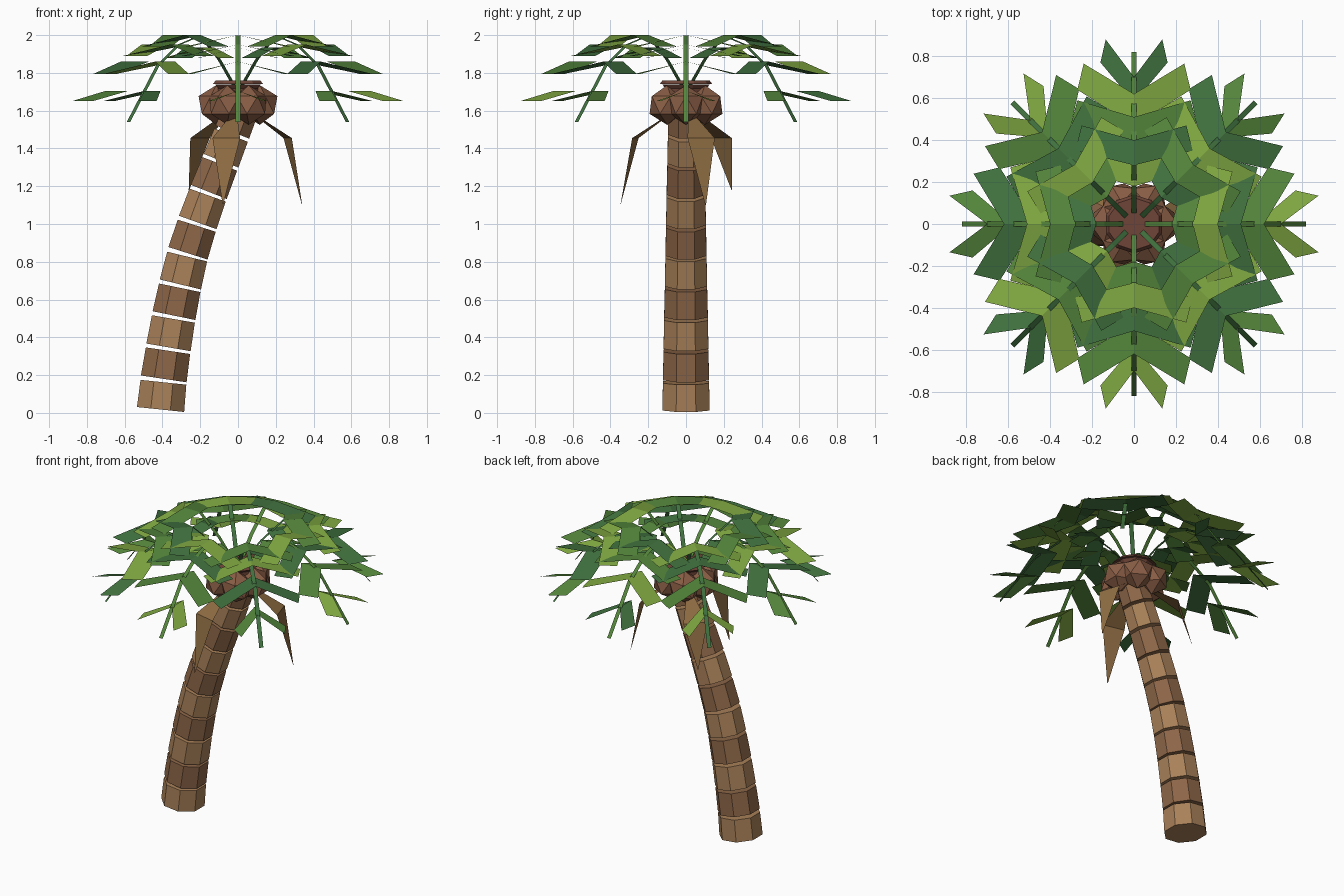
import bpy, bmesh, math
from mathutils import Matrix, Vector

if "Cube" in bpy.data.objects:
    bpy.data.objects.remove(bpy.data.objects["Cube"])


def material(name, rgb):
    m = bpy.data.materials.new(name)
    m.diffuse_color = (*rgb, 1)
    m.use_nodes = True
    m.node_tree.nodes["Principled BSDF"].inputs["Base Color"].default_value = m.diffuse_color
    return m


bark = [material("bark_light", (.40, .22, .10)), material("bark_dark", (.27, .135, .065))]
nut_mat = material("nut_brown", (.25, .11, .06))
crown_mat = material("crown_brown", (.16, .06, .04))
dry_mat = material("dry_leaf", (.27, .15, .055))
greens = [material("green_mid", (.09, .24, .045)), material("green_light", (.22, .40, .055)),
          material("green_dark", (.053, .17, .05))]


def finish(name, bm, mats):
    me = bpy.data.meshes.new(name)
    bm.to_mesh(me)
    bm.free()
    for m in mats:
        me.materials.append(m)
    ob = bpy.data.objects.new(name, me)
    bpy.context.collection.objects.link(ob)
    return ob


def face(bm, pts, index=0):
    f = bm.faces.new([bm.verts.new(p) for p in pts])
    f.material_index = index


def ribbon(bm, path, widths, index=0):
    """Flat strip along an (r, z) path, width across y."""
    rows = [[bm.verts.new((r, s * w / 2, z)) for s in (-1, 1)] for (r, z), w in zip(path, widths)]
    for a, b in zip(rows, rows[1:]):
        bm.faces.new((a[0], b[0], b[1], a[1])).material_index = index


# Leaning trunk of separate octagonal segments
line = [(-.41, .018), (-.393, .18), (-.368, .347), (-.339, .515), (-.305, .68), (-.265, .845),
        (-.213, 1.008), (-.155, 1.17), (-.09, 1.335), (-.03, 1.487), (.03, 1.64)]
for i, (a, b) in enumerate(zip(line, line[1:])):
    p, q = Vector((a[0], 0, a[1])), Vector((b[0], 0, b[1]))
    d = q - p
    length = d.length - .018
    lean = math.atan2(d.x, d.z)
    r = .136 - .0036 * i
    bm = bmesh.new()
    bmesh.ops.create_cone(bm, cap_ends=True, segments=8, radius1=r, radius2=r - .004, depth=length,
                          matrix=Matrix.Translation(p + d.normalized() * length / 2)
                          @ Matrix.Rotation(lean, 4, 'Y') @ Matrix.Rotation(math.pi / 8, 4, 'Z'))
    finish(f"trunk_segment_{i + 1}", bm, [bark[i % 2]])

# Ring of nuts under the crown
for i in range(6):
    a = math.radians(60 * i)
    bm = bmesh.new()
    bmesh.ops.create_icosphere(bm, subdivisions=1, radius=.105,
                               matrix=Matrix.Translation((.115 * math.cos(a), .115 * math.sin(a), 1.63))
                               @ Matrix.Rotation(a, 4, 'Z'))
    finish(f"nut_{i + 1}", bm, [nut_mat])

# Crown discs that the fronds grow from
bm = bmesh.new()
for z, r1, r2, h in ((1.75, .14, .125, .02), (1.728, .11, .125, .02), (1.69, .11, .11, .06)):
    bmesh.ops.create_cone(bm, cap_ends=True, segments=10, radius1=r1, radius2=r2, depth=h,
                          matrix=Matrix.Translation((0, 0, z)))
finish("crown", bm, [crown_mat])

# Three dry leaves hanging down
for i, (deg, tip) in enumerate(((17, 1.10), (137, 1.18), (257, 1.105))):
    bm = bmesh.new()
    ribbon(bm, [(.12, 1.56), (.275, 1.455), (.355, tip)], [.05, .15, .004])
    finish(f"dry_leaf_{i + 1}", bm, [dry_mat]).rotation_euler.z = math.radians(deg)

# Leaflet rows: root start, root end, tip (out, side), corner (out, side), root z, tip z
leaflets = [
    (.18, .28, (.35, .20), (.24, .21), 1.935, 1.88),
    (.28, .40, (.47, .25), (.35, .28), 2.0, 1.94),
    (.37, .51, (.59, .27), (.48, .30), 1.95, 1.89),
    (.47, .62, (.765, .24), (.64, .27), 1.86, 1.795),
    (.58, .70, (.88, .135), (.77, .16), 1.705, 1.65)]
spine = [(.02, 1.72), (.14, 1.87), (.28, 1.998), (.44, 1.95), (.60, 1.84), (.82, 1.54)]

# Eight fronds, each a ribbon spine with mirrored leaflets
for i in range(8):
    bm = bmesh.new()
    ribbon(bm, spine, [.026] * len(spine), 0 if i % 2 == 0 else 2)
    for k, (a, b, tip, corner, zr, zt) in enumerate(leaflets):
        for s in (1, -1):
            pts = [(a, 0, zr), (b, 0, zr), (tip[0], s * tip[1], zt), (corner[0], s * corner[1], zt)]
            face(bm, pts if s > 0 else pts[::-1], (2 * i + k) % 3)
    finish(f"frond_{i + 1}", bm, greens).rotation_euler.z = math.radians(45 * i)
